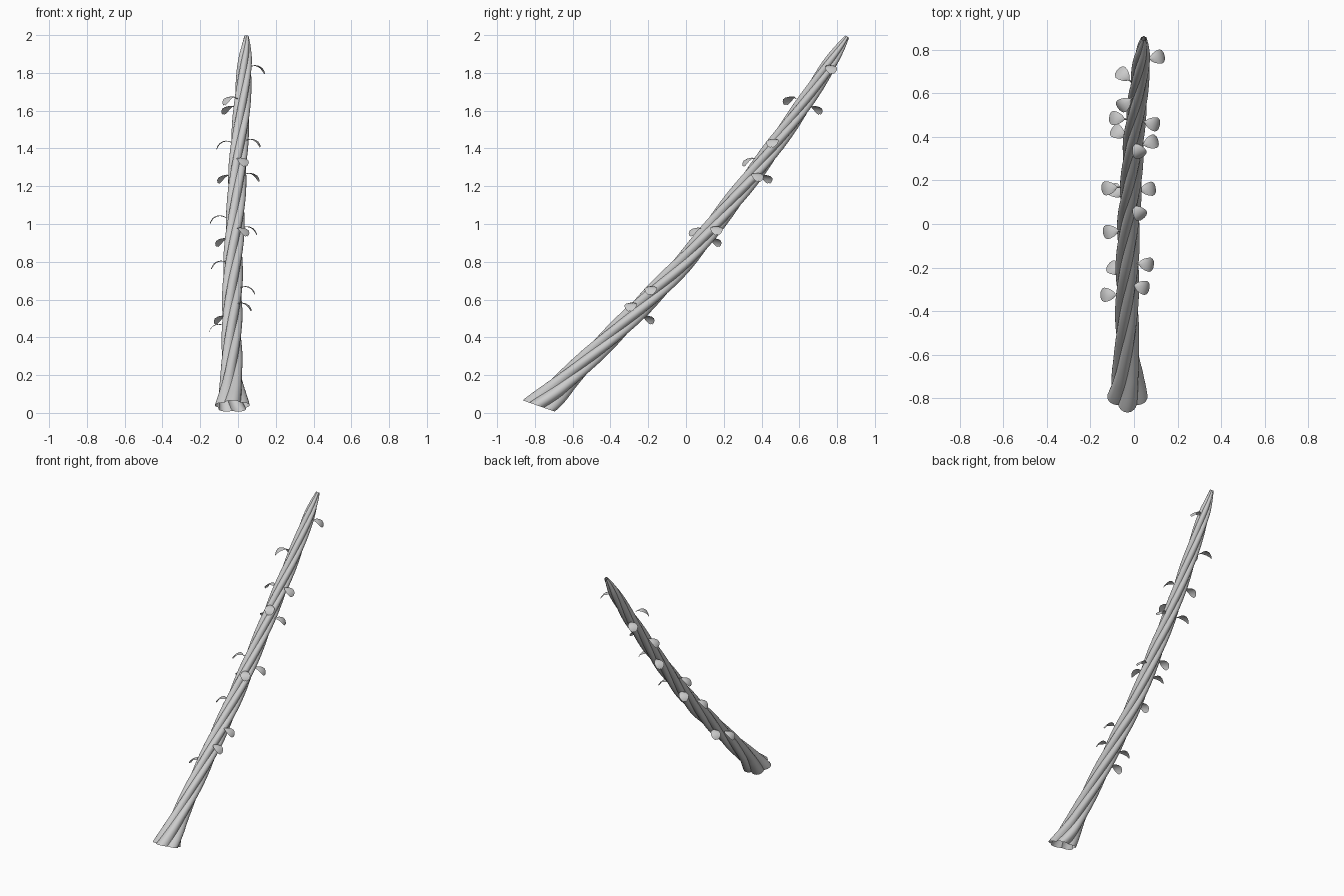
import bpy, math
from mathutils import Vector

if "Cube" in bpy.data.objects:
    bpy.data.objects.remove(bpy.data.objects["Cube"])

# Trunk stations: x, y, z, outer radius
STATIONS = [Vector(p) for p in (
    (-.03, -.775, .035, .095), (-.032, -.70, .105, .076), (-.033, -.60, .205, .060),
    (-.032, -.40, .40, .055), (-.03, -.20, .60, .055), (-.025, 0, .81, .053),
    (-.012, .20, 1.06, .051), (0, .40, 1.32, .049), (.02, .60, 1.60, .046),
    (.035, .75, 1.83, .040), (.041, .81, 1.925, .028), (.045, .852, 1.992, .013))]
LOBES, SIDES, STEPS, TURNS = 5, 50, 8, 1.7


def make_object(name, verts, faces):
    mesh = bpy.data.meshes.new(name)
    mesh.from_pydata([tuple(v) for v in verts], [], faces)
    mesh.update()
    ob = bpy.data.objects.new(name, mesh)
    bpy.context.collection.objects.link(ob)
    bpy.ops.object.select_all(action='DESELECT')
    ob.select_set(True)
    bpy.context.view_layer.objects.active = ob
    bpy.ops.object.shade_smooth_by_angle(angle=math.radians(35))
    return ob


def smooth_path(pts, steps):
    """Catmull-Rom interpolation of position and radius."""
    ext = [2 * pts[0] - pts[1]] + pts + [2 * pts[-1] - pts[-2]]
    out = []
    for a, b, c, d in zip(ext, ext[1:], ext[2:], ext[3:]):
        for k in range(steps):
            t = k / steps
            out.append(.5 * (2 * b + (c - a) * t + (2 * a - 5 * b + 4 * c - d) * t * t
                             + (3 * b - a - 3 * c + d) * t ** 3))
    return out + [pts[-1]]


PATH = smooth_path(STATIONS, STEPS)
AXIS = [p.to_3d() for p in PATH]


def tangent(i):
    return (AXIS[min(i + 1, len(AXIS) - 1)] - AXIS[max(i - 1, 0)]).normalized()


# Twisted, lobed trunk with a flared open foot
lengths = [0]
for a, b in zip(AXIS, AXIS[1:]):
    lengths.append(lengths[-1] + (b - a).length)
verts, faces = [], []
for i, p in enumerate(PATH):
    blend = max(0, 1 - lengths[i] / .2)
    t = tangent(i).lerp(Vector((0, .33, .94)), blend).normalized()
    v = t.cross(Vector((1, 0, 0))).normalized()
    u = v.cross(t)
    twist = 2 * math.pi * TURNS * lengths[i] / lengths[-1]
    for k in range(SIDES):
        a = 2 * math.pi * k / SIDES
        r = p[3] * (.76 + .24 * abs(math.cos(LOBES * a / 2)))
        ang = a + twist - math.pi / 2
        verts.append(AXIS[i] + r * (math.cos(ang) * u + math.sin(ang) * v))
for i in range(len(PATH) - 1):
    for k in range(SIDES):
        n = (k + 1) % SIDES
        faces.append((i * SIDES + k, i * SIDES + n, (i + 1) * SIDES + n, (i + 1) * SIDES + k))
make_object("trunk", verts, faces)

# Leaf outline: outward offset, height, half width
LEAF = ((-.055, .010, .003), (-.036, .018, .004), (-.028, .020, .014), (-.016, .021, .023),
        (0, .018, .030), (.016, .009, .033), (.026, -.004, .028), (.032, -.016, .018),
        (.034, -.023, .006))
LEAVES = ((.107, .765, 1.82), (-.05, .685, 1.605), (-.045, .55, 1.655), (-.08, .485, 1.42),
          (.085, .46, 1.43), (-.073, .42, 1.24), (.078, .375, 1.25), (.02, .335, 1.33),
          (-.115, .165, 1.025), (-.083, .15, .905), (.066, .16, .967), (.022, .052, .96),
          (-.108, -.035, .785), (-.09, -.205, .495), (.057, -.185, .65),
          (.037, -.29, .563), (-.12, -.325, .45))

# Drooping fan-shaped leaves growing away from the trunk
for n, c in enumerate(LEAVES):
    c = Vector(c)
    near = min(AXIS, key=lambda p: (p - c).length)
    out = c - near
    out.z = 0
    out.normalize()
    side = Vector((-out.y, out.x, 0))
    verts, faces = [], []
    for s, h, w in LEAF:
        for k in (-1, -.5, 0, .5, 1):
            verts.append(c + out * s + side * (w * k) + Vector((0, 0, h - .004 * k * k)))
    for i in range(len(LEAF) - 1):
        for k in range(4):
            q = i * 5 + k
            faces.append((q, q + 5, q + 6, q + 1))
    make_object(f"leaf_{n + 1}", verts, faces)
